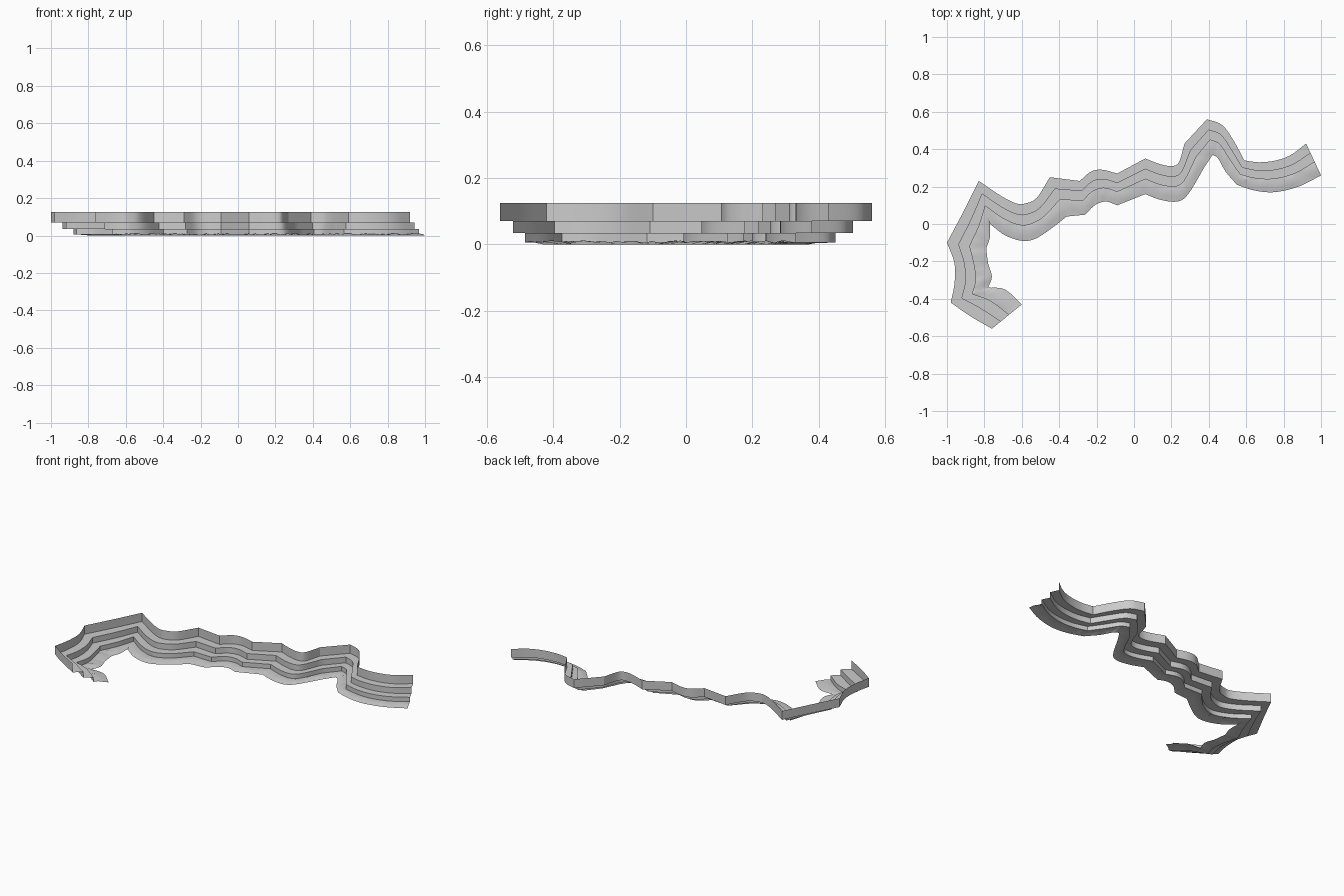
import bpy, math, random
from mathutils import Vector

random.seed(4)
default = bpy.data.objects.get("Cube")
if default:
    bpy.data.objects.remove(default, do_unlink=True)

STEPS = 5            # samples between two stations

# Bays between sharp corners: stations of outer x, y and inner x, y
BAYS = [
    [(-.76, -.56, -.60, -.43), (-.88, -.49, -.69, -.35), (-.98, -.42, -.78, -.34)],
    [(-.96, -.32, -.76, -.28), (-.96, -.21, -.78, -.21), (-1, -.10, -.79, -.13)],
    [(-.91, .07, -.77, -.07), (-.83, .23, -.77, 0)],
    [(-.71, .15, -.69, -.06), (-.63, .11, -.60, -.09), (-.58, .11, -.53, -.08),
     (-.52, .14, -.45, -.03), (-.45, .25, -.36, .04)],
    [(-.29, .23, -.26, .05)],
    [(-.23, .28, -.21, .10), (-.17, .29, -.15, .12), (-.09, .27, -.09, .10)],
    [(.06, .35, .06, .16)],
    [(.14, .32, .14, .13), (.20, .31, .23, .12), (.24, .33, .29, .16), (.27, .43, .38, .31)],
    [(.39, .56, .42, .37)],
    [(.47, .53, .45, .35), (.53, .45, .49, .28), (.59, .34, .55, .21)],
    [(.67, .33, .64, .18), (.76, .34, .75, .17), (.84, .37, .88, .20), (.92, .43, 1, .26)],
]


def smooth_bay(points):
    """Catmull-Rom samples through one bay, leaving out its first point."""
    pts = [Vector(p) for p in points]
    pts = [2 * pts[0] - pts[1]] + pts + [2 * pts[-1] - pts[-2]]
    samples = []
    for a, b, c, d in zip(pts, pts[1:], pts[2:], pts[3:]):
        for i in range(1, STEPS + 1):
            t = i / STEPS
            samples.append(0.5 * (2 * b + (c - a) * t + (2 * a - 5 * b + 4 * c - d) * t ** 2
                                  + (3 * b - a - 3 * c + d) * t ** 3))
    return samples


# Join the bays into one run of stations
path = [Vector(BAYS[0][0])]
last = None
for bay in BAYS:
    points = bay if last is None else [last] + bay
    path += smooth_bay(points)
    last = bay[-1]

stone = bpy.data.materials.new("grey stone")
stone.use_nodes = True
grey = (0.6, 0.6, 0.6, 1)
stone.diffuse_color = grey
stone.node_tree.nodes["Principled BSDF"].inputs["Base Color"].default_value = grey


def make_strip(name, rows):
    """Sweep rows of (share of width, height, roughness) along the path."""
    verts, faces = [], []
    for share, height, rough in rows:
        for s in path:
            x = s[0] + (s[2] - s[0]) * share
            y = s[1] + (s[3] - s[1]) * share
            verts.append((x, y, height + random.uniform(0, rough)))
    n = len(path)
    for r in range(len(rows) - 1):
        for i in range(n - 1):
            a = r * n + i
            faces.append((a, a + n, a + n + 1, a + 1))
    mesh = bpy.data.meshes.new(name)
    mesh.from_pydata(verts, [], faces)
    mesh.materials.append(stone)
    obj = bpy.data.objects.new(name, mesh)
    bpy.context.collection.objects.link(obj)
    bpy.ops.object.select_all(action="DESELECT")
    obj.select_set(True)
    bpy.context.view_layer.objects.active = obj
    bpy.ops.object.shade_smooth_by_angle(angle=math.radians(25))
    return obj


# Three stepped terraces: a wall and the ledge at its foot
UPPER, MIDDLE, LOWER = 0, 0.3, 0.58
make_strip("upper_terrace", [(UPPER, .125, 0), (UPPER, .07, 0), (MIDDLE, .07, 0)])
make_strip("middle_terrace", [(MIDDLE, .07, 0), (MIDDLE, .034, 0), (LOWER, .034, 0)])
make_strip("lower_wall", [(LOWER, .034, 0), (LOWER, .006, 0)])

# Uneven ground sloping away from the lowest wall
make_strip("rough_ground", [(LOWER, .006, 0), (.7, .004, .008), (.85, .002, .006), (1, 0, 0)])
